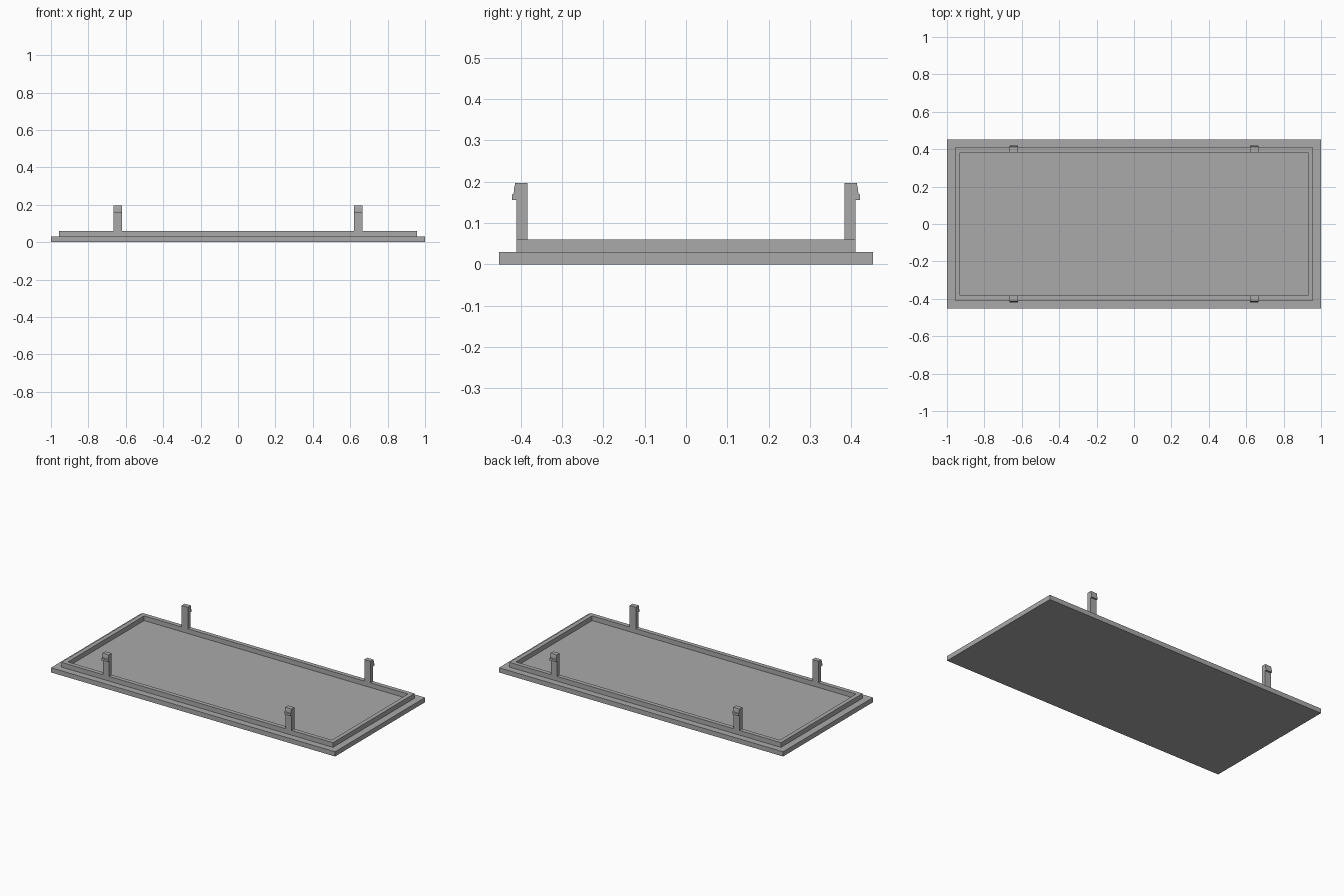
import bpy
import bmesh

if "Cube" in bpy.data.objects:
    bpy.data.objects.remove(bpy.data.objects["Cube"], do_unlink=True)

GREY = (0.4, 0.4, 0.4, 1)
grey = bpy.data.materials.new("plain grey")
grey.use_nodes = True
grey.diffuse_color = GREY
grey.node_tree.nodes["Principled BSDF"].inputs["Base Color"].default_value = GREY


def finish(name, bm):
    bmesh.ops.recalc_face_normals(bm, faces=bm.faces)
    mesh = bpy.data.meshes.new(name)
    bm.to_mesh(mesh)
    bm.free()
    mesh.materials.append(grey)
    obj = bpy.data.objects.new(name, mesh)
    bpy.context.collection.objects.link(obj)
    return obj


def extrude(bm, face, vector):
    geom = bmesh.ops.extrude_face_region(bm, geom=[face])["geom"]
    verts = [g for g in geom if isinstance(g, bmesh.types.BMVert)]
    bmesh.ops.translate(bm, verts=verts, vec=vector)
    return next(g for g in geom if isinstance(g, bmesh.types.BMFace))


def rectangle(bm, x, y, z):
    corners = ((-x, -y), (x, -y), (x, y), (-x, y))
    return [bm.verts.new((a, b, z)) for a, b in corners]


# Cover: plate with a raised rim, joined as one stepped shell
PLATE, RIM_OUT, RIM_IN = (1.0, 0.452), (0.956, 0.41), (0.929, 0.383)
PLATE_TOP, RIM_TOP = 0.03, 0.06
bm = bmesh.new()
loops = [rectangle(bm, *size, z) for size, z in (
    (PLATE, 0), (PLATE, PLATE_TOP), (RIM_OUT, PLATE_TOP),
    (RIM_OUT, RIM_TOP), (RIM_IN, RIM_TOP), (RIM_IN, PLATE_TOP))]
for low, high in zip(loops, loops[1:]):
    for i in range(4):
        j = (i + 1) % 4
        bm.faces.new((low[i], low[j], high[j], high[i]))
bm.faces.new(loops[0])
bm.faces.new(loops[-1])
finish("cover_plate", bm)

# Snap clips: side profile with a small barb facing outward
CLIP_X, CLIP_WIDTH = 0.643, 0.044
profile = ((0.383, RIM_TOP), (0.41, RIM_TOP), (0.41, 0.155), (0.421, 0.155),
           (0.421, 0.169), (0.417, 0.171), (0.416, 0.183), (0.413, 0.197),
           (0.383, 0.197))
for side_x, x_name in ((-1, "right"), (1, "left")):
    for side_y, y_name in ((-1, "front"), (1, "back")):
        bm = bmesh.new()
        start = side_x * CLIP_X - CLIP_WIDTH / 2
        face = bm.faces.new([bm.verts.new((start, side_y * y, z)) for y, z in profile])
        extrude(bm, face, (CLIP_WIDTH, 0, 0))
        # Close the starting side of the clip if the extrusion left it open
        bmesh.ops.holes_fill(bm, edges=[e for e in bm.edges if e.is_boundary])
        finish(f"{y_name}_{x_name}_clip", bm)
